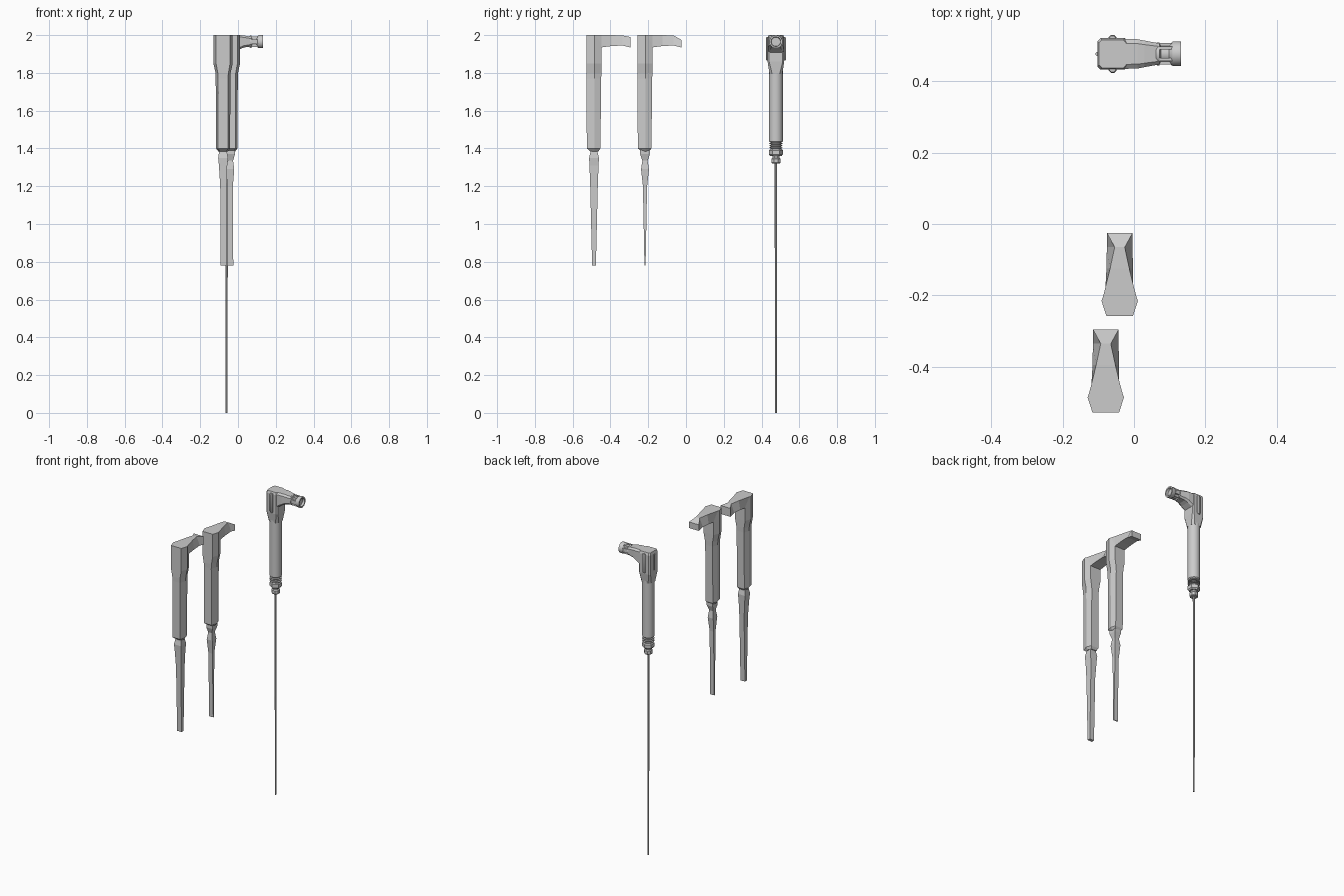
import bpy, bmesh, math
from mathutils import Vector

if "Cube" in bpy.data.objects:
    bpy.data.objects.remove(bpy.data.objects["Cube"])


def loft(name, rings, smooth=False):
    """Skin a list of equal-length vertex rings and cap both ends."""
    bm = bmesh.new()
    loops = [[bm.verts.new(p) for p in r] for r in rings]
    n = len(loops[0])
    for a, b in zip(loops, loops[1:]):
        for i in range(n):
            j = (i + 1) % n
            bm.faces.new((a[i], a[j], b[j], b[i]))
    bm.faces.new(loops[0][::-1])
    bm.faces.new(loops[-1])
    bmesh.ops.recalc_face_normals(bm, faces=bm.faces)
    me = bpy.data.meshes.new(name)
    bm.to_mesh(me)
    bm.free()
    ob = bpy.data.objects.new(name, me)
    bpy.context.collection.objects.link(ob)
    if smooth:
        bpy.ops.object.select_all(action='DESELECT')
        ob.select_set(True)
        bpy.context.view_layer.objects.active = ob
        bpy.ops.object.shade_smooth_by_angle(angle=math.radians(35))
    return ob


def turned(name, profile, base, axis='Z', sides=16):
    """Turned part from (radius, distance) pairs along an axis."""
    rings = []
    for r, d in profile:
        ring = []
        for i in range(sides):
            t = 2 * math.pi * (i + 0.5) / sides
            c, s = r * math.cos(t), r * math.sin(t)
            p = (c, s, d) if axis == 'Z' else (d, c, s)
            ring.append(Vector(base) + Vector(p))
        rings.append(ring)
    return loft(name, rings, smooth=True)


def box(name, x, y, z):
    pts = [[(x[i], y[j], h) for i, j in ((0, 0), (1, 0), (1, 1), (0, 1))] for h in z]
    return loft(name, pts)


def hexagon(cx, cy, z, wide, narrow, back, front):
    return [(cx - narrow, cy + back, z), (cx + narrow, cy + back, z), (cx + wide, cy, z),
            (cx + narrow, cy + front, z), (cx - narrow, cy + front, z), (cx - wide, cy, z)]


def low_poly_tool(tag, cx, cy, tip_top, blade):
    # handle with the wider head on top
    loft(tag + "_handle", [
        hexagon(cx, cy, z, w, n, b, f) for z, w, n, b, f in (
            (1.385, .026, .018, -.022, .022), (1.40, .037, .027, -.04, .032),
            (1.77, .039, .026, -.042, .036), (1.80, .040, .028, -.043, .037),
            (1.85, .051, .037, -.043, .038), (2.0, .051, .037, -.043, .038))])
    # beak reaching backwards, its upper face pinched towards the tip
    beak = []
    for y, top, bottom, zt, zb in ((.0, .050, .045, 2.0, 1.90), (.037, .040, .037, 2.0, 1.935),
                                   (.09, .027, .037, 2.0, 1.942), (.15, .014, .036, 1.998, 1.945),
                                   (.19, .036, .036, tip_top, 1.935)):
        beak.append([(cx - bottom, cy + y, zb), (cx + bottom, cy + y, zb),
                     (cx + top, cy + y, zt), (cx - top, cy + y, zt)])
    loft(tag + "_beak", beak)
    # twisted tapering blade
    rings = []
    for z, bx, hx, hy in blade:
        rings.append([(bx - hx, cy - .002 - hy, z), (bx + hx, cy - .002 - hy, z),
                      (bx + hx, cy - .002 + hy, z), (bx - hx, cy - .002 + hy, z)])
    loft(tag + "_blade", rings)


low_poly_tool("front_tool", -.079, -.485, 1.99, (
    (1.40, -.079, .018, .016), (1.375, -.079, .022, .020), (1.35, -.079, .026, .026),
    (1.31, -.079, .022, .024), (1.20, -.077, .017, .020), (.78, -.077, .016, .010)))
low_poly_tool("middle_tool", -.040, -.215, 1.975, (
    (1.40, -.038, .022, .026), (1.37, -.038, .022, .026), (1.335, -.040, .014, .014),
    (1.29, -.040, .020, .021), (1.20, -.041, .014, .011), (.78, -.040, .015, .003)))

# detailed tool: shaft, threaded collar and round handle
CX, CY = -.06, .476
turned("shaft", [(.0055, 0), (.0065, 1.35)], (CX, CY, 0), sides=10)
turned("collar", [(.022, 1.32), (.026, 1.325), (.026, 1.345), (.020, 1.35), (.020, 1.36)],
       (CX, CY, 0), sides=8)
turned("lock_nut", [(.030, 1.36), (.037, 1.368), (.037, 1.39), (.031, 1.396)],
       (CX, CY, 0), sides=6)
turned("thread_core", [(.027, 1.39), (.027, 1.44)], (CX, CY, 0))
for i in range(3):
    z = 1.400 + .011 * i
    turned("thread_%d" % i, [(.029, z), (.036, z + .002), (.036, z + .005), (.029, z + .007)],
           (CX, CY, 0))
turned("round_handle", [(.032, 1.432), (.037, 1.438), (.037, 1.82)], (CX, CY, 0))


def chamfered(z, hx, hy, c, ox=0):
    x, y = CX + ox, CY
    q = [(hx, -hy + c), (hx, hy - c), (hx - c, hy), (-hx + c, hy),
         (-hx, hy - c), (-hx, -hy + c), (-hx + c, -hy), (hx - c, -hy)]
    return [(x + a, y + b, z) for a, b in q]


# block head flaring out of the handle
loft("head", [chamfered(1.795, .036, .034, .014), chamfered(1.86, .042, .044, .008),
              chamfered(1.985, .042, .044, .008), chamfered(2.0, .038, .039, .008)])
for side in (-1, 1):
    turned("side_rib", [(.009, 1.865), (.012, 1.872), (.012, 1.982), (.009, 1.99)],
           (CX, CY + side * .042, 0), sides=8)
turned("rear_pin", [(.006, 1.88), (.006, 1.98)], (CX - .042, CY, 0), sides=8)

# sideways neck and nozzle
neck = []
for x, hy, zb, zt in ((-.03, .042, 1.90, 2.0), (.01, .041, 1.925, 2.0),
                      (.03, .037, 1.934, 1.998), (.068, .030, 1.940, 1.992)):
    neck.append([(x, CY - hy, zb + .01), (x, CY - hy * .7, zb), (x, CY + hy * .7, zb),
                 (x, CY + hy, zb + .01), (x, CY + hy, zt - .01), (x, CY + hy * .7, zt),
                 (x, CY - hy * .7, zt), (x, CY - hy, zt - .01)])
loft("neck", neck)
turned("nozzle", [(.031, .062), (.033, .066), (.033, .071), (.025, .075), (.025, .098),
                  (.033, .106), (.035, .109), (.035, .132), (.026, .132), (.024, .118)],
       (0, CY, 1.965), 'X')
for side in (-1, 1):
    box("nozzle_bar", (.070, .108), (CY + side * .016 - .004, CY + side * .016 + .004),
        (1.938, 1.993))
    box("nozzle_side", (.070, .108), (CY + side * .026 - .004, CY + side * .026 + .004),
        (1.953, 1.978))
